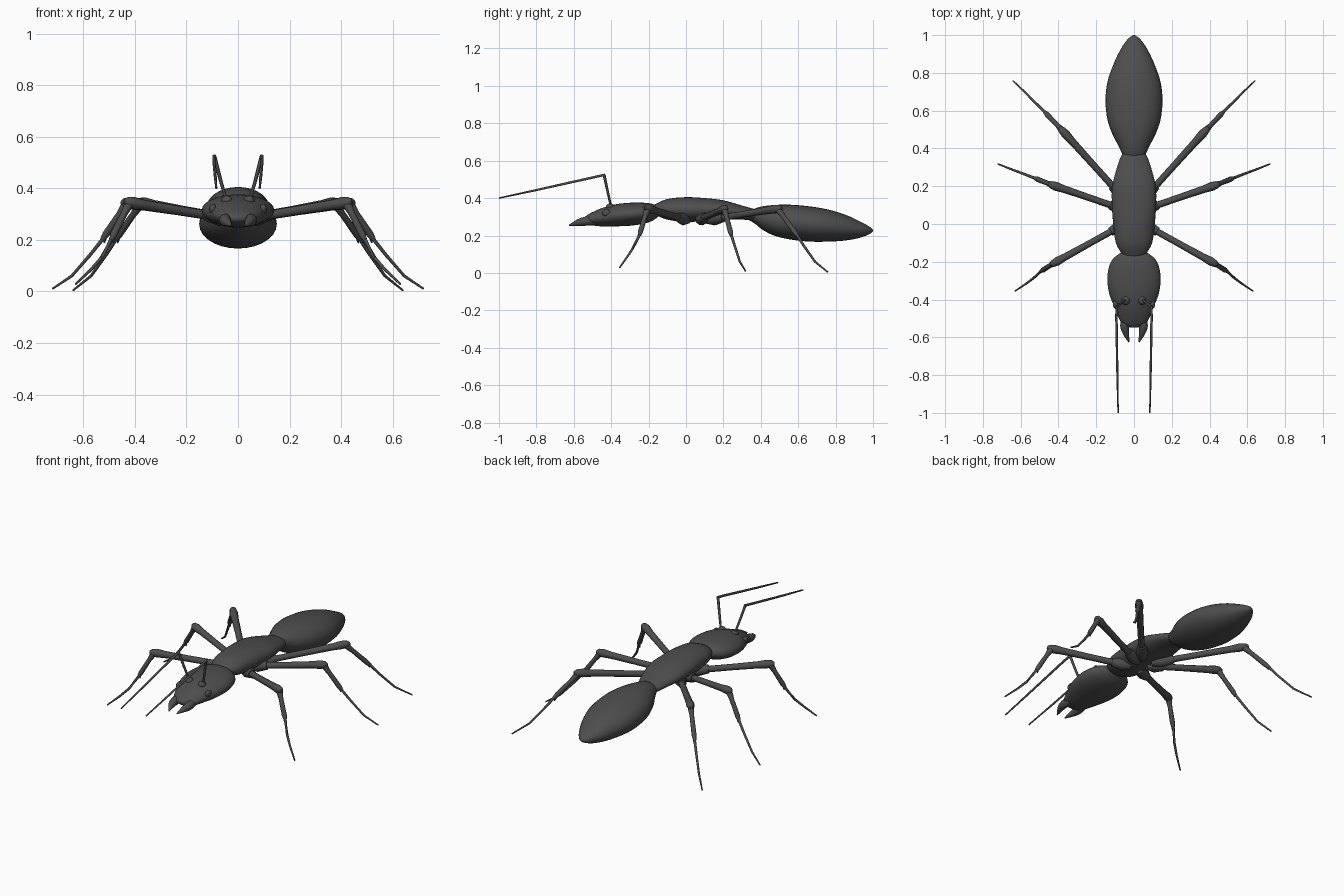
import bpy, bmesh, math
from mathutils import Vector

if "Cube" in bpy.data.objects:
    bpy.data.objects.remove(bpy.data.objects["Cube"])

mat = bpy.data.materials.new("dark_grey")
mat.diffuse_color = (0.075, 0.075, 0.075, 1)
mat.use_nodes = True
mat.node_tree.nodes["Principled BSDF"].inputs["Base Color"].default_value = mat.diffuse_color


def loft(name, rings, mirror=False):
    """Skin a list of vertex rings and cap both ends."""
    bm = bmesh.new()
    vr = [[bm.verts.new(p) for p in r] for r in rings]
    n = len(vr[0])
    for a, b in zip(vr, vr[1:]):
        for i in range(n):
            j = (i + 1) % n
            bm.faces.new((a[i], a[j], b[j], b[i]))
    bm.faces.new(vr[0])
    bm.faces.new(vr[-1])
    bmesh.ops.recalc_face_normals(bm, faces=bm.faces)
    me = bpy.data.meshes.new(name)
    bm.to_mesh(me)
    bm.free()
    me.materials.append(mat)
    ob = bpy.data.objects.new(name, me)
    bpy.context.collection.objects.link(ob)
    if mirror:
        ob.modifiers.new("mirror", "MIRROR").use_mirror_merge = False
    bpy.ops.object.select_all(action='DESELECT')
    ob.select_set(True)
    bpy.context.view_layer.objects.active = ob
    bpy.ops.object.shade_smooth_by_angle(angle=math.radians(50))
    return ob


def smooth(rows, steps=4):
    """Catmull-Rom interpolation of number rows."""
    out = []
    for k in range(len(rows) - 1):
        p0, p1, p2, p3 = (rows[max(0, min(len(rows) - 1, k + d))] for d in (-1, 0, 1, 2))
        for s in range(steps):
            t = s / steps
            out.append([0.5 * (2 * b + (c - a) * t + (2 * a - 5 * b + 4 * c - d) * t * t
                        + (3 * b - a - 3 * c + d) * t ** 3) for a, b, c, d in zip(p0, p1, p2, p3)])
    return out + [list(rows[-1])]


def body(name, rows, n=28):
    """Rows are y, half width, bottom z, top z."""
    rings = []
    for y, w, lo, hi in smooth(rows):
        rings.append([(w * math.cos(2 * math.pi * i / n), y,
                       (lo + hi) / 2 + (hi - lo) / 2 * math.sin(2 * math.pi * i / n)) for i in range(n)])
    return loft(name, rings)


def tube(name, pts, n=10):
    """Points are x, y, z, radius; mirrored across x."""
    P = [Vector(p[:3]) for p in pts]
    rings = []
    for k, p in enumerate(P):
        t = (P[min(k + 1, len(P) - 1)] - P[max(k - 1, 0)]).normalized()
        u = t.cross(Vector((0.31, 0.2, 0.93)) if abs(t.z) < 0.8 else Vector((0, 1, 0))).normalized()
        v = t.cross(u)
        r = pts[k][3]
        rings.append([p + r * (u * math.cos(2 * math.pi * i / n) + v * math.sin(2 * math.pi * i / n))
                      for i in range(n)])
    return loft(name, rings, True)


def ball(name, loc, size):
    """Small mirrored ellipsoid."""
    rings = []
    for k in range(9):
        a = math.pi * (0.02 + 0.96 * k / 8)
        rings.append([(loc[0] + size[0] * math.sin(a) * math.cos(2 * math.pi * i / 14),
                       loc[1] + size[1] * math.sin(a) * math.sin(2 * math.pi * i / 14),
                       loc[2] + size[2] * math.cos(a)) for i in range(14)])
    return loft(name, rings, True)


# Body segments
body("abdomen", [(.34, .04, .28, .33), (.37, .062, .262, .345), (.41, .08, .23, .356), (.47, .112, .2, .363),
                 (.55, .14, .18, .365), (.65, .151, .168, .357), (.75, .141, .167, .341),
                 (.85, .107, .173, .312), (.93, .068, .188, .275), (.98, .032, .207, .248), (1, .004, .222, .23)])
body("thorax", [(-.175, .04, .325, .36), (-.16, .062, .31, .37), (-.1, .096, .285, .395), (0, .11, .272, .405),
                (.1, .117, .278, .4), (.2, .115, .284, .388), (.3, .09, .285, .36), (.36, .068, .28, .343),
                (.4, .04, .29, .33)])
body("head", [(-.135, .035, .315, .345), (-.155, .075, .295, .36), (-.2, .122, .27, .373), (-.28, .141, .254, .376),
              (-.37, .131, .249, .368), (-.44, .103, .248, .35), (-.5, .08, .254, .325),
              (-.53, .058, .262, .308), (-.548, .02, .275, .292)])

# Face details
ball("eye", (.098, -.425, .32), (.014, .024, .02))
ball("antenna_socket", (.043, -.405, .352), (.022, .024, .02))
tube("mandible", smooth([(.045, -.49, .28, .024), (.05, -.54, .276, .024), (.042, -.58, .268, .017),
                         (.027, -.625, .255, .003)], 3))

# Elbowed antennae
tube("antenna_scape", [(.045, -.4, .35, .006), (.07, -.42, .44, .007), (.092, -.438, .524, .008)], 8)
tube("antenna_whip", [(.092, -.432, .525, .007), (.093, -.5, .51, .007), (.088, -.8, .443, .006),
                      (.084, -1, .4, .004)], 8)

# Legs: hip, knee, ankle, two tarsus bends, foot tip
legs = {
    "front": [(.05, 0, .285), (.42, -.205, .345), (.492, -.25, .2), (.53, -.285, .13), (.57, -.315, .085), (.63, -.355, .028)],
    "middle": [(.05, .075, .285), (.43, .205, .343), (.527, .243, .2), (.575, .262, .14), (.645, .288, .06), (.72, .318, .01)],
    "rear": [(.05, .13, .285), (.375, .49, .343), (.475, .595, .2), (.51, .63, .145), (.57, .69, .06), (.64, .758, .004)],
}
for side, pts in legs.items():
    hip, knee, ankle, t1, t2, tip = (Vector(p) for p in pts)

    def at(a, b, t, r):
        return (*a.lerp(b, t), r)
    tube(side + "_coxa", [at(hip, knee, -.05, .02), at(hip, knee, .06, .035), at(hip, knee, .2, .024)])
    tube(side + "_femur", [at(hip, knee, 0, .018), at(hip, knee, .5, .018), at(hip, knee, .85, .02),
                           at(hip, knee, .96, .024), at(hip, knee, 1.03, .019), at(hip, knee, 1.06, .008)])
    tube(side + "_tibia", [at(knee, ankle, -.06, .01), at(knee, ankle, 0, .019), at(knee, ankle, .12, .017),
                           at(knee, ankle, .3, .013), at(knee, ankle, .85, .014), at(knee, ankle, 1, .009)])
    # Spur at the tibia end
    spur = ankle + Vector((-.008, 0, -.012))
    tube(side + "_spur", [at(knee, ankle, .8, .007), (*spur, .003)], 6)
    tube(side + "_tarsus", [at(knee, ankle, .9, .008), (*ankle, .008), (*t1, .007), (*t2, .006), (*tip, .004)], 8)
